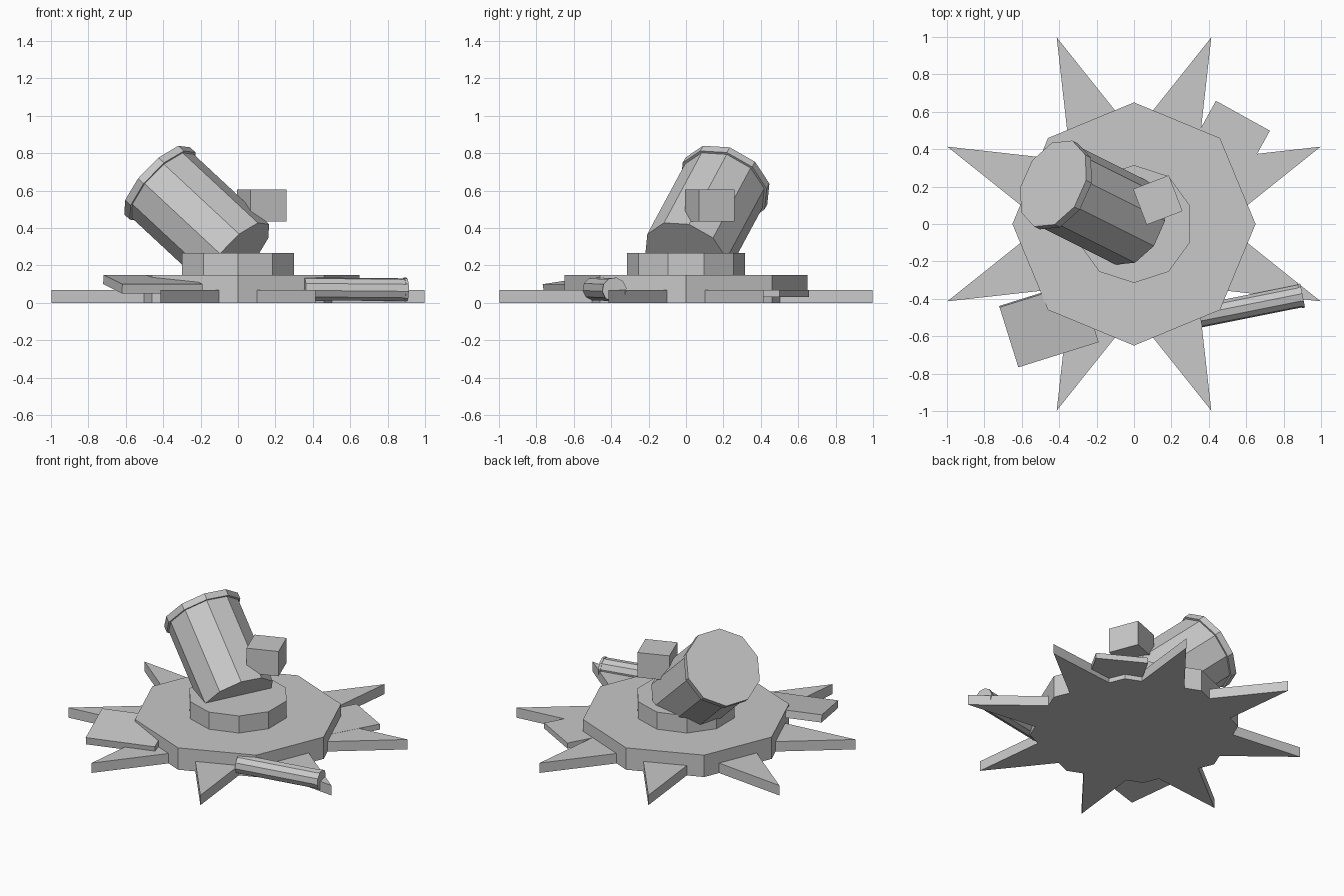
import bpy, bmesh, math
from mathutils import Vector, Matrix

cube = bpy.data.objects.get("Cube")
if cube:
    bpy.data.objects.remove(cube, do_unlink=True)

GREY = (0.58, 0.58, 0.58, 1)
stone = bpy.data.materials.new("stone_grey")
stone.diffuse_color = GREY
stone.use_nodes = True
stone.node_tree.nodes["Principled BSDF"].inputs["Base Color"].default_value = GREY


def finish(name, bm):
    bmesh.ops.recalc_face_normals(bm, faces=bm.faces)
    mesh = bpy.data.meshes.new(name)
    bm.to_mesh(mesh)
    bm.free()
    mesh.materials.append(stone)
    obj = bpy.data.objects.new(name, mesh)
    bpy.context.collection.objects.link(obj)
    return obj


def ring(radius, sides, phase):
    steps = [phase + math.tau * i / sides for i in range(sides)]
    return [(radius * math.cos(a), radius * math.sin(a)) for a in steps]


def prism(name, outline, z0, z1):
    """Extrude a flat outline upward."""
    bm = bmesh.new()
    face = bm.faces.new([bm.verts.new((x, y, z0)) for x, y in outline])
    top = bmesh.ops.extrude_face_region(bm, geom=[face])["geom"]
    verts = [g for g in top if isinstance(g, bmesh.types.BMVert)]
    bmesh.ops.translate(bm, verts=verts, vec=(0, 0, z1 - z0))
    return finish(name, bm)


def box(name, size, centre, turn, tilt=0):
    bm = bmesh.new()
    bmesh.ops.create_cube(bm, size=1)
    place = (Matrix.Translation(centre) @ Matrix.Rotation(math.radians(turn), 4, 'Z')
             @ Matrix.Rotation(math.radians(tilt), 4, 'X') @ Matrix.Diagonal((*size, 1)))
    bmesh.ops.transform(bm, matrix=place, verts=bm.verts)
    return finish(name, bm)


def barrel(name, start, end, profile, phase, sides=10):
    """Loft rings of (distance, radius) between two points, closed at both ends."""
    start, end = Vector(start), Vector(end)
    axis = (end - start).normalized()
    side = Vector((0, 0, 1)).cross(axis).normalized()
    if side.y < 0:
        side.negate()
    up = (Vector((0, 0, 1)) - axis * axis.z).normalized()
    bm = bmesh.new()
    loops = []
    for dist, radius in profile:
        loops.append([bm.verts.new(start + axis * dist + side * x + up * y)
                      for x, y in ring(radius, sides, math.radians(phase))])
    for low, high in zip(loops, loops[1:]):
        for i in range(sides):
            j = (i + 1) % sides
            bm.faces.new((low[i], low[j], high[j], high[i]))
    bm.faces.new(loops[0])
    bm.faces.new(loops[-1])
    return finish(name, bm)


# Star-shaped ground plate: alternating tips and valleys
tips = ring(1.08, 8, math.pi / 8)
valleys = ring(0.48, 8, math.pi / 4)
star = [p for pair in zip(tips, valleys) for p in pair]
prism("star_plate", star, 0, 0.068)

# Stepped round base
prism("base_disc", ring(0.65, 8, 0), 0, 0.15)
prism("collar", ring(0.315, 10, math.pi / 2), 0.15, 0.267)

# Leaning barrel with a wider lip
barrel("leaning_barrel", (0.0, 0.0, 0.25), (-0.43, 0.215, 0.65),
       [(0, 0.238), (0.585, 0.238), (0.585, 0.252), (0.628, 0.252)], -4)

# Fallen small barrel at the front
barrel("fallen_barrel", (0.352, -0.492, 0.075), (0.90, -0.383, 0.07),
       [(0, 0.062), (0.545, 0.062), (0.545, 0.066), (0.56, 0.066)], 8)

# Loose blocks
box("side_block", (0.205, 0.205, 0.17), (0.127, 0.128, 0.52), 21)
box("front_slab", (0.45, 0.34, 0.05), (-0.455, -0.535, 0.1), 17.4, 8.5)
box("back_slab", (0.33, 0.34, 0.038), (0.50, 0.43, 0.05), -29)
